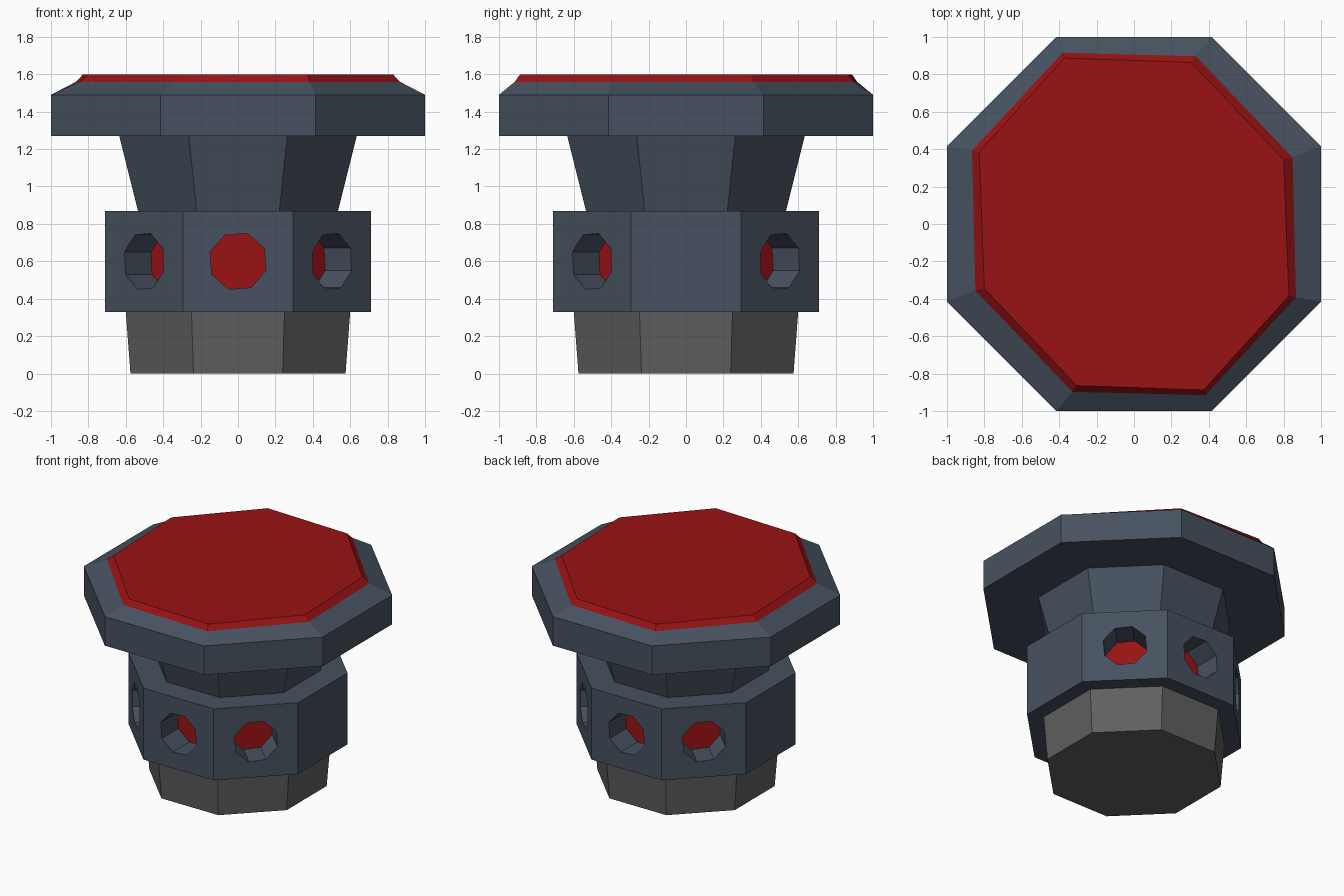
import bpy, bmesh, math
from mathutils import Vector

if "Cube" in bpy.data.objects:
    bpy.data.objects.remove(bpy.data.objects["Cube"])


def material(name, rgb):
    m = bpy.data.materials.new(name)
    m.diffuse_color = (*rgb, 1)
    m.use_nodes = True
    m.node_tree.nodes["Principled BSDF"].inputs["Base Color"].default_value = m.diffuse_color
    return m


BLUE = material("slate blue", (0.062, 0.083, 0.115))
RED = material("deep red", (0.32, 0.006, 0.007))
GREY = material("dark grey", (0.115, 0.115, 0.115))


def octagon(apothem, z):
    r = apothem / math.cos(math.pi / 8)
    return [(r * math.cos(math.radians(22.5 + 45 * i)),
             r * math.sin(math.radians(22.5 + 45 * i)), z) for i in range(8)]


def loft(name, rings, mats):
    """Closed solid through stacked eight-point rings."""
    bm = bmesh.new()
    loops = [[bm.verts.new(p) for p in ring] for ring in rings]
    for a, b in zip(loops, loops[1:]):
        for i in range(8):
            j = (i + 1) % 8
            bm.faces.new((a[i], a[j], b[j], b[i]))
    bm.faces.new(loops[0][::-1])
    bm.faces.new(loops[-1])
    return finish(name, bm, mats)


def finish(name, bm, mats):
    bmesh.ops.recalc_face_normals(bm, faces=bm.faces)
    me = bpy.data.meshes.new(name)
    bm.to_mesh(me)
    bm.free()
    for m in mats:
        me.materials.append(m)
    ob = bpy.data.objects.new(name, me)
    bpy.context.collection.objects.link(ob)
    return ob


# Base plug and flared neck
loft("base_plug", [octagon(0.575, 0), octagon(0.60, 0.33)], [GREY])
loft("neck", [octagon(0.535, 0.87), octagon(0.635, 1.27)], [BLUE])


# Wide head with slightly skewed red cap; half the ring is given, the rest is point-symmetric
def skew_ring(half, z):
    return [(s * x, s * y, z) for s in (1, -1) for x, y in half]


rim = skew_ring([(0.848, 0.355), (0.33, 0.897), (-0.383, 0.915), (-0.866, 0.393)], 1.56)
top = skew_ring([(0.80, 0.345), (0.305, 0.864), (-0.372, 0.887), (-0.828, 0.385)], 1.60)
head = loft("head", [octagon(1, 1.27), octagon(1, 1.49), rim, top], [BLUE, RED])
for p in head.data.polygons:
    p.material_index = int(p.center.z > 1.57)

# Collar with six sockets (none on the left and right faces)
collar = loft("collar", [octagon(0.71, 0.33), octagon(0.71, 0.87)], [BLUE, RED])
FLOOR = 0.51
bm = bmesh.new()
for deg in (-90, -45, 45, 90, 135, -135):
    a = math.radians(deg)
    n = Vector((math.cos(a), math.sin(a), 0))
    side = Vector((-n.y, n.x, 0))
    ends = []
    for d in (FLOOR, 0.9):
        ring = []
        for i in range(8):
            t = math.radians(26.5 + 45 * i)
            p = n * d + side * 0.157 * math.cos(t) + Vector((0, 0, 0.6 + 0.157 * math.sin(t)))
            ring.append(bm.verts.new(p))
        ends.append(ring)
    for i in range(8):
        j = (i + 1) % 8
        bm.faces.new((ends[0][i], ends[0][j], ends[1][j], ends[1][i]))
    bm.faces.new(ends[0][::-1])
    bm.faces.new(ends[1])
cutter = finish("socket_cutter", bm, [BLUE])
cutter.hide_render = True

mod = collar.modifiers.new("sockets", 'BOOLEAN')
mod.operation = 'DIFFERENCE'
mod.solver = 'EXACT'
mod.object = cutter
bpy.context.view_layer.objects.active = collar
bpy.ops.object.modifier_apply(modifier=mod.name)
bpy.data.objects.remove(cutter)

# Red socket floors
for p in collar.data.polygons:
    c = p.center
    p.material_index = int(math.hypot(c.x, c.y) < FLOOR + 0.03 and abs(p.normal.z) < 0.1
                           and abs(c.z - 0.6) < 0.12)
